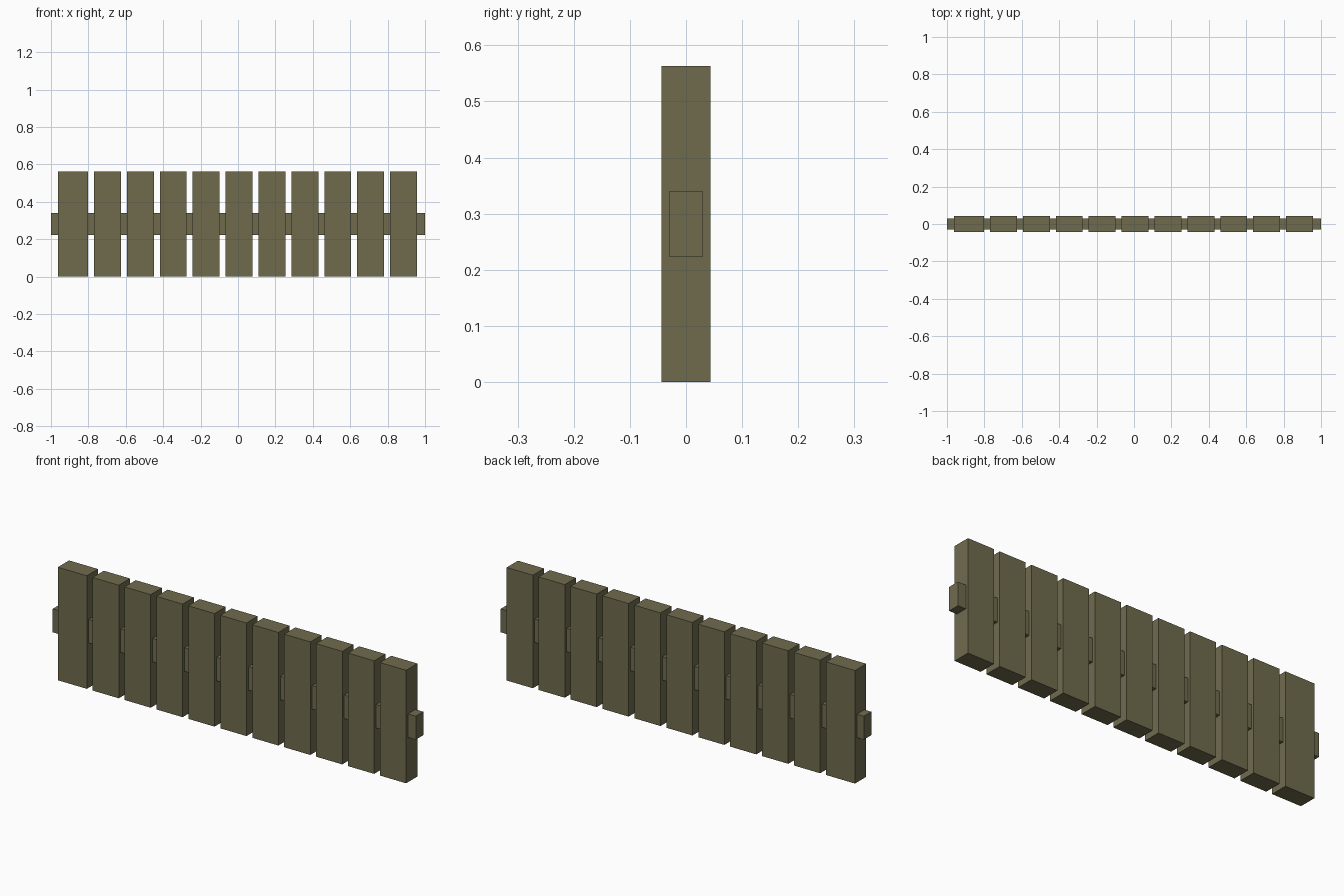
import bpy

if "Cube" in bpy.data.objects:
    bpy.data.objects.remove(bpy.data.objects["Cube"])

# One olive-brown wood colour
wood = bpy.data.materials.new("olive wood")
wood.diffuse_color = (0.162, 0.147, 0.076, 1.0)
wood.use_nodes = True
wood.node_tree.nodes["Principled BSDF"].inputs["Base Color"].default_value = wood.diffuse_color


def box(name, x0, x1, y, z0, z1):
    """Box from x0 to x1, half depth y, from z0 to z1."""
    bpy.ops.mesh.primitive_cube_add(size=1, location=((x0 + x1) / 2, 0, (z0 + z1) / 2))
    ob = bpy.context.object
    ob.name = name
    ob.scale = (x1 - x0, 2 * y, z1 - z0)
    bpy.ops.object.transform_apply(location=False, rotation=False, scale=True)
    ob.data.materials.append(wood)
    return ob


HEIGHT = 0.563
DEPTH = 0.044
PITCH = 0.1759
SLAT = 0.144

# Slightly wider end slat, then ten evenly spaced slats
box("end_slat", -0.962, -0.802, DEPTH, 0, HEIGHT)
for i in range(10):
    x = -0.770 + i * PITCH
    box(f"slat_{i + 1}", x, x + SLAT, DEPTH, 0, HEIGHT)

# Rail running through all the slats
box("rail", -1.0, 1.0, 0.0295, 0.223, 0.340)
